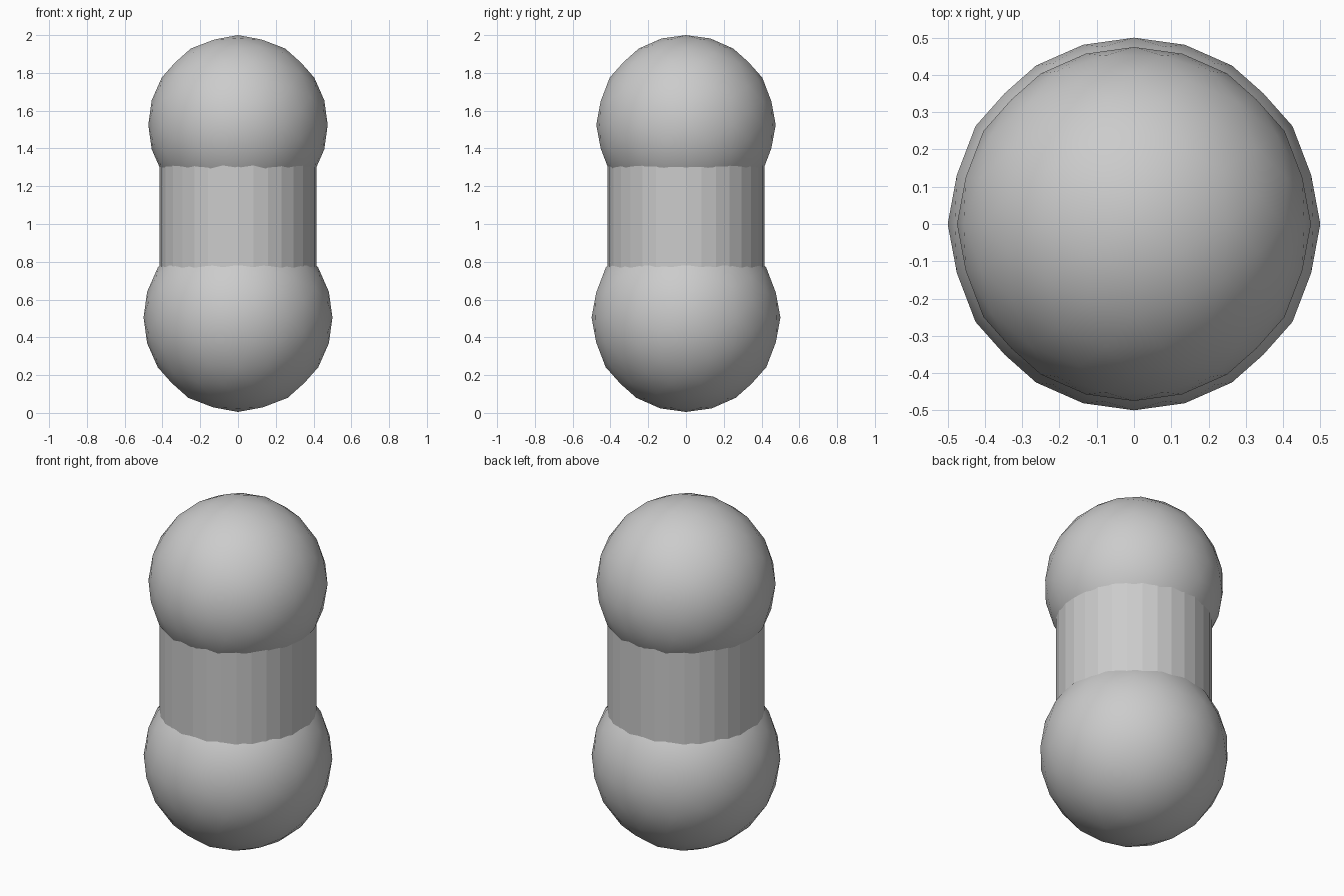
import bpy
import bmesh
from mathutils import Vector

cube = bpy.data.objects.get("Cube")
if cube:
    bpy.data.objects.remove(cube, do_unlink=True)

GREY = 0.6
GOLDEN = (1 + 5 ** 0.5) / 2

# One plain grey material
grey = bpy.data.materials.new("plain_grey")
grey.use_nodes = True
grey.diffuse_color = (GREY, GREY, GREY, 1)
shader = next(n for n in grey.node_tree.nodes if n.type == "BSDF_PRINCIPLED")
shader.inputs["Base Color"].default_value = grey.diffuse_color


def finish(bm, name, location, smooth):
    """Turn the bmesh into a named, coloured object."""
    bmesh.ops.recalc_face_normals(bm, faces=bm.faces)
    for face in bm.faces:
        face.smooth = smooth
    mesh = bpy.data.meshes.new(name)
    bm.to_mesh(mesh)
    bm.free()
    mesh.materials.append(grey)
    obj = bpy.data.objects.new(name, mesh)
    obj.location = location
    bpy.context.collection.objects.link(obj)
    return obj


def add_ball(name, radius, height):
    """Icosahedron with edges square to the axes, subdivided onto a sphere."""
    bm = bmesh.new()
    for a in (-1, 1):
        for b in (-GOLDEN, GOLDEN):
            for corner in ((a, b, 0), (0, a, b), (b, 0, a)):
                bm.verts.new(Vector(corner).normalized() * radius)
    bmesh.ops.convex_hull(bm, input=bm.verts)
    for _ in range(2):
        bmesh.ops.subdivide_edges(bm, edges=bm.edges[:], cuts=1, use_grid_fill=True)
        for vert in bm.verts:
            vert.co = vert.co.normalized() * radius
    return finish(bm, name, (0, 0, height), True)


def add_column(name, radius, bottom, top):
    """Round column whose ends are hidden inside the balls."""
    bm = bmesh.new()
    bmesh.ops.create_cone(bm, cap_ends=True, segments=32,
                          radius1=radius, radius2=radius, depth=top - bottom)
    return finish(bm, name, (0, 0, (top + bottom) / 2), False)


# Large ball below, slightly smaller ball above, column between their centres
lower_ball = add_ball("lower_ball", 0.5, 0.505)
upper_ball = add_ball("upper_ball", 0.475, 1.525)
column = add_column("column", 0.415, 0.505, 1.525)
